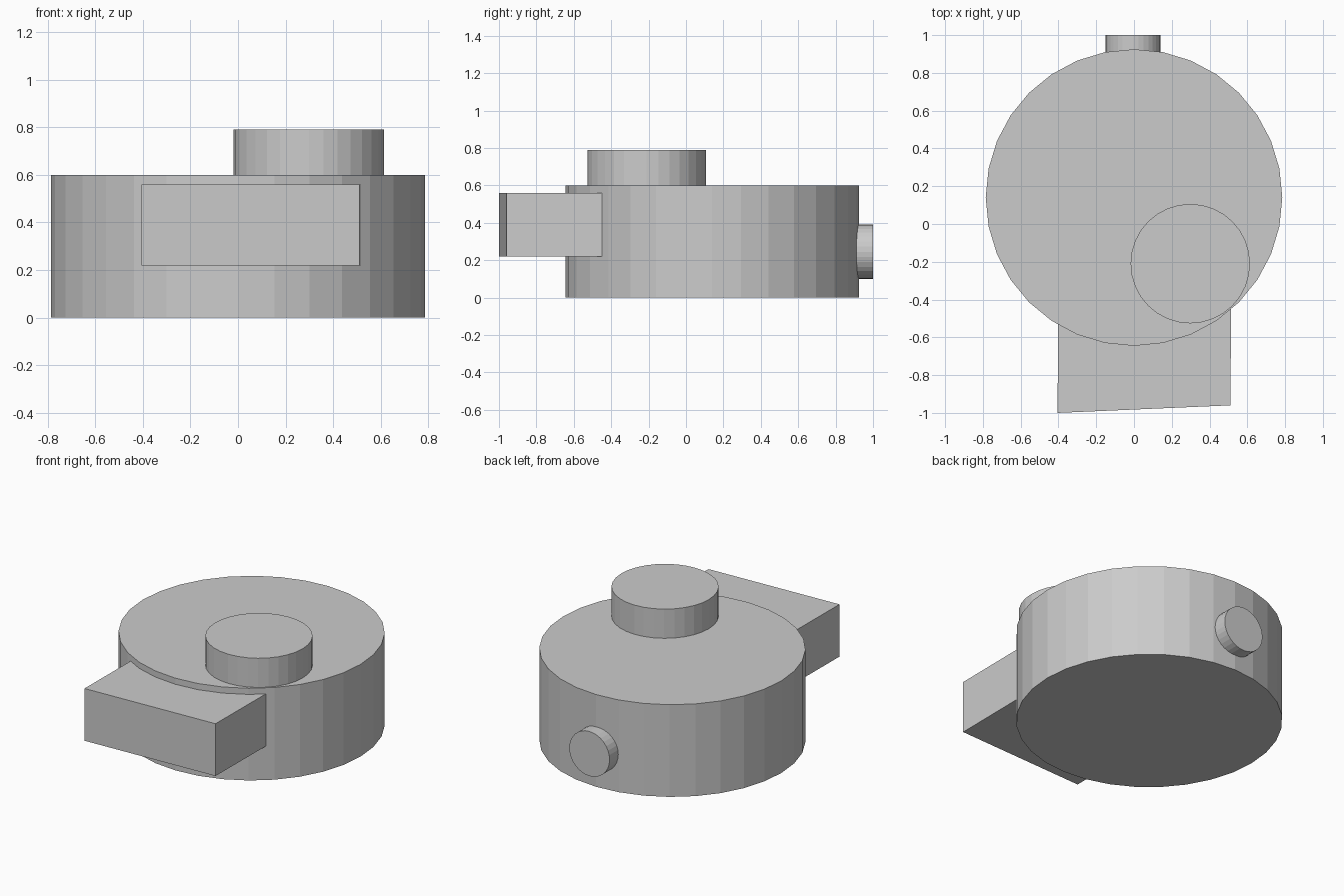
import bpy
import bmesh
from math import pi
from mathutils import Matrix, Vector

cube = bpy.data.objects.get("Cube")
if cube:
    bpy.data.objects.remove(cube, do_unlink=True)

GREY = (0.6, 0.6, 0.6, 1.0)
grey = bpy.data.materials.new("light grey")
grey.use_nodes = True
grey.diffuse_color = GREY
grey.node_tree.nodes["Principled BSDF"].inputs["Base Color"].default_value = GREY


def finish(bm, name):
    bmesh.ops.recalc_face_normals(bm, faces=bm.faces)
    mesh = bpy.data.meshes.new(name)
    bm.to_mesh(mesh)
    bm.free()
    mesh.materials.append(grey)
    obj = bpy.data.objects.new(name, mesh)
    bpy.context.collection.objects.link(obj)
    return obj


def drum(name, centre, radius, depth, tilt=0.0):
    """Flat-faced 32-sided cylinder with a corner pointing to +y."""
    bm = bmesh.new()
    turn = Matrix.Rotation(tilt, 4, 'X') @ Matrix.Rotation(pi / 2, 4, 'Z')
    bmesh.ops.create_cone(bm, cap_ends=True, segments=32, radius1=radius,
                          radius2=radius, depth=depth,
                          matrix=Matrix.Translation(centre) @ turn)
    return finish(bm, name)


# Round body, offset top knob and small rear plug
drum("body", (0, 0.14, 0.3), 0.785, 0.6)
drum("top_knob", (0.298, -0.21, 0.67), 0.316, 0.24)
drum("rear_plug", (-0.005, 0.9, 0.245), 0.145, 0.2, pi / 2)

# Front block with a slightly skewed front face
bm = bmesh.new()
outline = [(-0.405, -1.0), (0.51, -0.96), (0.515, -0.4), (-0.4, -0.4)]
base = bm.faces.new([bm.verts.new((x, y, 0.22)) for x, y in outline])
extruded = bmesh.ops.extrude_face_region(bm, geom=[base], use_keep_orig=True)
top = [v for v in extruded["geom"] if isinstance(v, bmesh.types.BMVert)]
bmesh.ops.translate(bm, verts=top, vec=Vector((0, 0, 0.34)))
finish(bm, "front_block")
